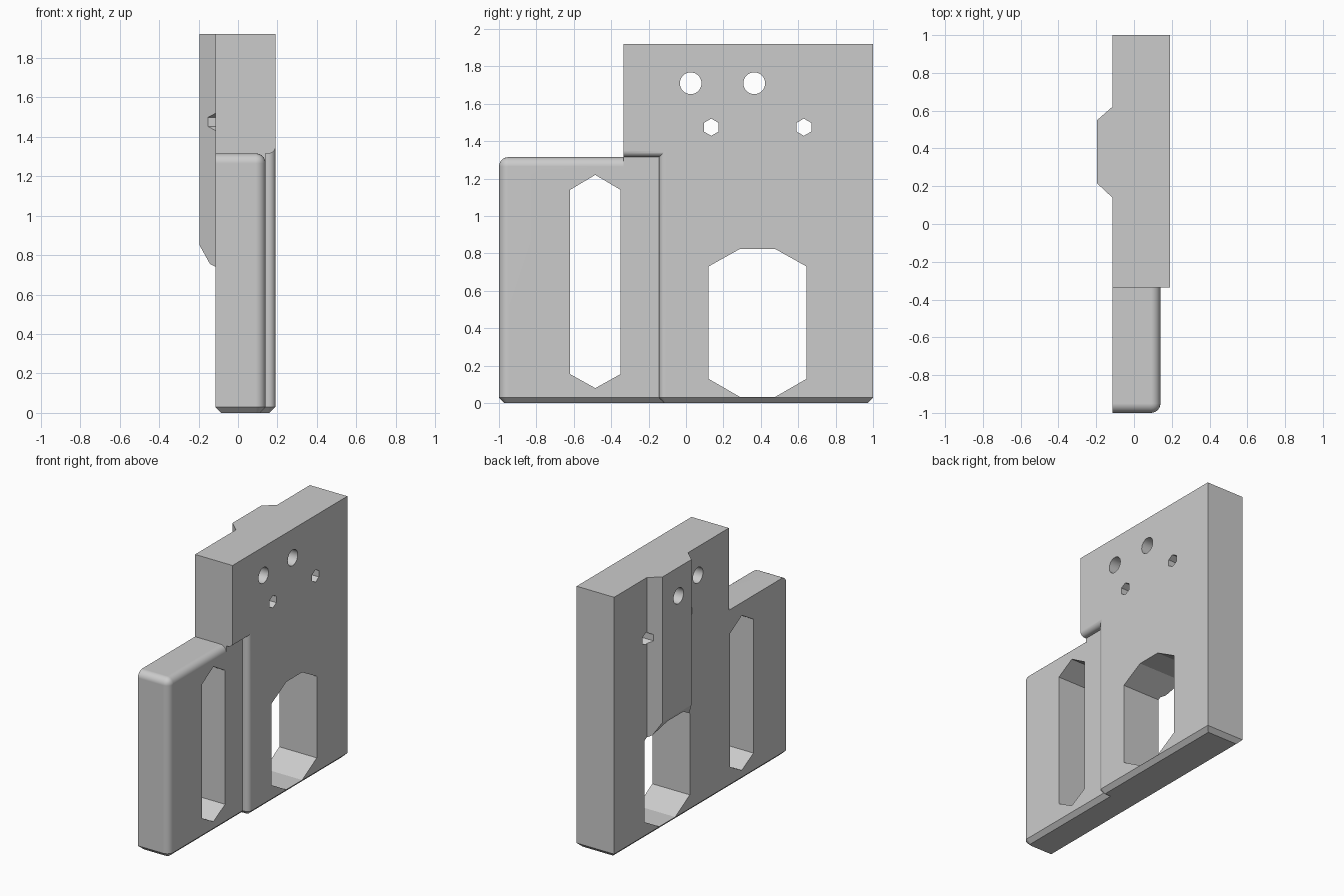
import bpy
import bmesh
import math

cube = bpy.data.objects.get("Cube")
if cube:
    bpy.data.objects.remove(cube, do_unlink=True)

grey = bpy.data.materials.new("plain grey")
grey.use_nodes = True
grey.diffuse_color = (0.6, 0.6, 0.6, 1)
grey.node_tree.nodes["Principled BSDF"].inputs["Base Color"].default_value = (0.6, 0.6, 0.6, 1)

BACK, FACE, RECESS = -0.115, 0.19, 0.14   # plate thickness levels in x
STEP_Y, NECK_Y, SHELF_Z, TOP_Z = -0.145, -0.335, 1.315, 1.92
CHAMFER = 0.03


def prism(points, low, high, axis):
    """Extrude a profile: (y, z) points along x, or (x, y) points along z."""
    bm = bmesh.new()
    place = (lambda p, d: (d, *p)) if axis == "x" else (lambda p, d: (*p, d))
    base = bm.faces.new([bm.verts.new(place(p, low)) for p in points])
    moved = bmesh.ops.extrude_face_region(bm, geom=[base])["geom"]
    shift = (high - low, 0, 0) if axis == "x" else (0, 0, high - low)
    bmesh.ops.translate(bm, vec=shift, verts=[v for v in moved if isinstance(v, bmesh.types.BMVert)])
    bmesh.ops.recalc_face_normals(bm, faces=bm.faces)
    return bm


def rect(y0, y1, z0, z1):
    return [(y0, z0), (y1, z0), (y1, z1), (y0, z1)]


def ring(y, z, radius, sides):
    turns = [math.tau * i / sides + math.pi / 2 for i in range(sides)]
    return [(y + radius * math.cos(a), z + radius * math.sin(a)) for a in turns]


def bevel(bm, test, width, segments):
    edges = [e for e in bm.edges if test(*[v.co for v in e.verts])]
    bmesh.ops.bevel(bm, geom=edges, offset=width, segments=segments, profile=0.5,
                    affect="EDGES", clamp_overlap=True)


def near(a, b):
    return abs(a - b) < 1e-4


def finish(bm, name):
    mesh = bpy.data.meshes.new(name)
    bm.to_mesh(mesh)
    bm.free()
    mesh.materials.append(grey)
    obj = bpy.data.objects.new(name, mesh)
    bpy.context.collection.objects.link(obj)
    return obj


def combine(target, other, operation):
    bpy.context.view_layer.objects.active = target
    mod = target.modifiers.new("combine", "BOOLEAN")
    mod.operation, mod.solver, mod.object = operation, "EXACT", other
    bpy.ops.object.modifier_apply(modifier=mod.name)
    bpy.data.objects.remove(other, do_unlink=True)


# Thick plate with overhanging upper corner and rounded step
bm = prism([(STEP_Y, 0), (1, 0), (1, TOP_Z), (NECK_Y, TOP_Z), (NECK_Y, SHELF_Z), (STEP_Y, SHELF_Z)],
           BACK, FACE, "x")
bevel(bm, lambda a, b: near(a.x, FACE) and near(b.x, FACE)
      and ((near(a.y, STEP_Y) and near(b.y, STEP_Y)) or (near(a.z, SHELF_Z) and near(b.z, SHELF_Z))),
      0.035, 6)
bevel(bm, lambda a, b: near(a.z, 0) and near(b.z, 0), CHAMFER, 1)
plate = finish(bm, "mounting_plate")

# Thinner front panel with three rounded outer edges
bm = prism(rect(-1, 0, 0, SHELF_Z), BACK, RECESS, "x")
bevel(bm, lambda a, b: sum((near(a.x, RECESS) and near(b.x, RECESS),
                            near(a.y, -1) and near(b.y, -1),
                            near(a.z, SHELF_Z) and near(b.z, SHELF_Z))) == 2, 0.05, 6)
bevel(bm, lambda a, b: near(a.z, 0) and near(b.z, 0) and not (near(a.y, 0) and near(b.y, 0)), CHAMFER, 1)
combine(plate, finish(bm, "front_panel"), "UNION")

# Square infill below the overhang
combine(plate, finish(prism(rect(NECK_Y, 0.02, 0.6, 1.4), BACK, RECESS, "x"), "overhang_infill"), "UNION")

# Tapered rear rib with a slanted lower end
bm = prism([(0, 0.14), (BACK, 0.14), (-0.195, 0.215), (-0.195, 0.55), (BACK, 0.62), (0, 0.62)],
           0, TOP_Z, "z")
for v in bm.verts:
    if v.co.z < 1:
        v.co.z = 0.85 - (v.co.x + 0.195) * 1.8
combine(plate, finish(bm, "rear_rib"), "UNION")

# Through openings: long slot, large window, bolt holes, small hexagonal holes
slot = [(-0.62, 0.155), (-0.485, 0.08), (-0.35, 0.155), (-0.35, 1.14), (-0.485, 1.22), (-0.62, 1.14)]
window = [(0.29, 0.032), (0.475, 0.032), (0.645, 0.13), (0.645, 0.73),
          (0.475, 0.825), (0.29, 0.825), (0.12, 0.73), (0.12, 0.13)]
openings = [slot, window]
openings += [ring(y, 1.71, 0.058, 32) for y in (0.025, 0.365)]
openings += [ring(y, 1.475, 0.046, 6) for y in (0.135, 0.63)]
for outline in openings:
    combine(plate, finish(prism(outline, -0.4, 0.4, "x"), "opening_cutter"), "DIFFERENCE")

# Smooth rounds, crisp flats
bpy.ops.object.select_all(action="DESELECT")
plate.select_set(True)
bpy.context.view_layer.objects.active = plate
bpy.ops.object.shade_smooth_by_angle(angle=math.radians(28))
weighted = plate.modifiers.new("flat_faces", "WEIGHTED_NORMAL")
weighted.keep_sharp = True
